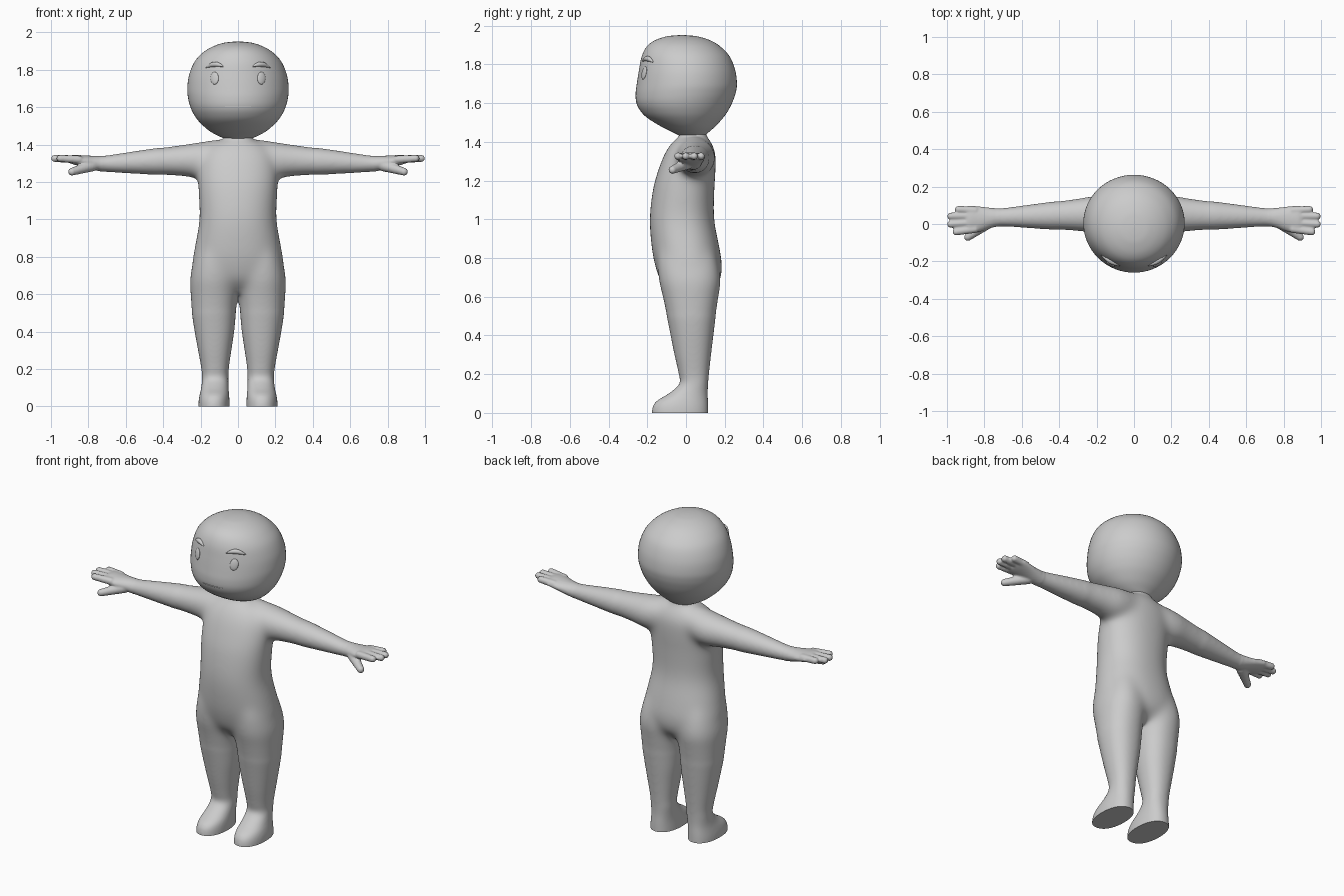
import bpy, bmesh, math
from mathutils import Vector

cube = bpy.data.objects.get("Cube")
if cube:
    bpy.data.objects.remove(cube)

GREY = (0.6, 0.6, 0.6, 1)
grey = bpy.data.materials.new("plain grey")
grey.use_nodes = True
grey.diffuse_color = GREY
grey.node_tree.nodes["Principled BSDF"].inputs["Base Color"].default_value = GREY


def spline(rows, steps=6):
    """Smooth the rows of a profile table with a Catmull-Rom curve."""
    out = []
    for i in range(len(rows) - 1):
        a, b, c, d = [Vector(rows[min(max(i + k, 0), len(rows) - 1)]) for k in (-1, 0, 1, 2)]
        for s in range(steps):
            t = s / steps
            out.append(b + (c - a) * (t / 2) + (a * 2 - b * 5 + c * 4 - d) * (t * t / 2)
                       + (b * 3 - a - c * 3 + d) * (t ** 3 / 2))
    return out + [Vector(rows[-1])]


def loft(bm, rows, axis="z", mirror=1, power=2.0, sides=48):
    """Rows are (position, low u, high u, low v, high v) along z or x."""
    rings = []
    for p, u0, u1, v0, v1 in spline(rows):
        ring = []
        for k in range(sides):
            a = math.tau * k / sides
            c, s = math.cos(a), math.sin(a)
            u = (u0 + u1) / 2 + (u1 - u0) / 2 * math.copysign(abs(c) ** (2 / power), c)
            v = (v0 + v1) / 2 + (v1 - v0) / 2 * math.copysign(abs(s) ** (2 / power), s)
            co = (u, v, p) if axis == "z" else (p, u, v)
            ring.append(bm.verts.new((co[0] * mirror, co[1], co[2])))
        rings.append(ring)
    faces = [bm.faces.new(rings[0]), bm.faces.new(rings[-1])]
    for r, q in zip(rings, rings[1:]):
        for k in range(sides):
            n = (k + 1) % sides
            faces.append(bm.faces.new((r[k], r[n], q[n], q[k])))
    bmesh.ops.recalc_face_normals(bm, faces=faces)


def digit(bm, start, end, r0, r1, mirror):
    """Round finger made from a run of overlapping balls."""
    for i in range(13):
        t = i / 12
        p = Vector(start).lerp(Vector(end), t)
        p.x *= mirror
        ball = bmesh.ops.create_icosphere(bm, subdivisions=3, radius=r0 + (r1 - r0) * t)
        bmesh.ops.translate(bm, verts=ball["verts"], vec=p)


def add_object(name, mesh):
    obj = bpy.data.objects.new(name, mesh)
    bpy.context.collection.objects.link(obj)
    return obj


def finish(name, bm):
    mesh = bpy.data.meshes.new(name)
    bm.to_mesh(mesh)
    bm.free()
    return add_object(name, mesh)


def paint_smooth(obj):
    obj.data.materials.clear()
    obj.data.materials.append(grey)
    bpy.ops.object.select_all(action="DESELECT")
    obj.select_set(True)
    bpy.context.view_layer.objects.active = obj
    bpy.ops.object.shade_smooth_by_angle(angle=math.radians(50))


def evaluated_mesh(obj):
    return bpy.data.meshes.new_from_object(obj.evaluated_get(bpy.context.evaluated_depsgraph_get()))


# Body: torso, legs, arms and fingers blended into one skin
bm = bmesh.new()
torso = [(1.47, .075, -.03, .10), (1.43, .08, -.036, .107), (1.40, .15, -.07, .13),
         (1.34, .20, -.11, .153), (1.25, .215, -.145, .153), (1.15, .212, -.172, .147),
         (1.0, .207, -.188, .146), (.85, .232, -.177, .174), (.75, .243, -.157, .187),
         (.67, .19, -.125, .17), (.61, .07, -.06, .11)]
loft(bm, [(z, -w, w, f, b) for z, w, f, b in torso], power=2.2)
leg = [(1.0, .07, .13, -.06, .04), (.85, .03, .215, -.14, .14),
       (.7, .0, .255, -.143, .18), (.6, .002, .254, -.121, .169),
       (.5, .011, .247, -.10, .154), (.4, .02, .232, -.08, .142), (.3, .035, .214, -.06, .13),
       (.2, .049, .196, -.038, .119), (.15, .051, .193, -.034, .115), (.1, .05, .197, -.09, .113),
       (.06, .047, .206, -.155, .115), (.02, .045, .212, -.176, .116), (-.05, .045, .212, -.176, .116)]
arm = [(-.02, -.03, .11, 1.27, 1.42), (.08, -.05, .14, 1.235, 1.427), (.2, -.052, .153, 1.218, 1.415),
       (.3, -.04, .138, 1.23, 1.4), (.5, -.027, .112, 1.241, 1.373), (.7, -.014, .086, 1.253, 1.343),
       (.76, -.02, .086, 1.262, 1.34), (.82, -.04, .093, 1.278, 1.342), (.88, -.05, .098, 1.294, 1.345),
       (.905, -.045, .088, 1.303, 1.336)]
tips = [(.938, .078, .072), (.979, .042, .043), (.98, -.001, .008), (.951, -.042, -.027)]
for m in (1, -1):
    loft(bm, leg, mirror=m, power=2.2)
    loft(bm, arm, axis="x", mirror=m)
    for x, y, root in tips:
        digit(bm, (.85, root, 1.32), (x, y, 1.326), .0215, .0195, m)
    digit(bm, (.78, .005, 1.287), (.888, -.07, 1.255), .031, .021, m)

body = finish("body", bm)
remesh = body.modifiers.new("blend", "REMESH")
remesh.mode = "VOXEL"
remesh.voxel_size = .0065
relax = body.modifiers.new("relax", "SMOOTH")
relax.factor = .5
relax.iterations = 3
skin = evaluated_mesh(body)
body.modifiers.clear()

# Soften the joints, then cut flat soles
bm = bmesh.new()
bm.from_mesh(skin)
limbs = [v for v in bm.verts if abs(v.co.x) < .72 and v.co.z > -.03]
trunk = [v for v in limbs if abs(v.co.x) < .42 and .5 < v.co.z < 1.42]
for zone, rounds in ((trunk, 70), (limbs, 22)):
    for _ in range(rounds):
        bmesh.ops.smooth_vert(bm, verts=zone, factor=.5, use_axis_x=True, use_axis_y=True, use_axis_z=True)
cut = bmesh.ops.bisect_plane(bm, geom=bm.verts[:] + bm.edges[:] + bm.faces[:],
                             plane_co=(0, 0, 0), plane_no=(0, 0, -1), clear_outer=True)
bmesh.ops.holes_fill(bm, edges=[e for e in cut["geom_cut"] if isinstance(e, bmesh.types.BMEdge)])
bm.to_mesh(body.data)
bm.free()
paint_smooth(body)

# Head: rounded, with a flatter sloping face
head_half = [(1.951, .002, -.022, -.018), (1.949, .04, -.065, .022), (1.942, .085, -.11, .07),
             (1.922, .14, -.165, .13), (1.89, .19, -.204, .18), (1.84, .234, -.229, .226),
             (1.77, .262, -.243, .254), (1.70, .271, -.254, .263), (1.65, .267, -.26, .256),
             (1.605, .256, -.257, .24), (1.565, .238, -.239, .22), (1.525, .21, -.202, .193),
             (1.48, .162, -.13, .152), (1.45, .113, -.07, .118), (1.43, .065, -.03, .095)]
head_rows = [(z, -w, w, f, b) for z, w, f, b in head_half]
bm = bmesh.new()
loft(bm, head_rows, sides=64)
paint_smooth(finish("head", bm))
fine_rows = spline(head_rows)


def face_point(x, z):
    """Point on the front of the head."""
    upper, lower = next((a, b) for a, b in zip(fine_rows, fine_rows[1:]) if b[0] <= z <= a[0])
    row = upper.lerp(lower, (upper[0] - z) / (upper[0] - lower[0]))
    front, back = row[3], row[4]
    return Vector((x, (front + back) / 2 - (back - front) / 2 * math.sqrt(1 - (x / row[2]) ** 2), z))


def strand(name, points, radii, depth):
    """Tapered round stroke lying on the face."""
    curve = bpy.data.curves.new(name, "CURVE")
    curve.dimensions = "3D"
    curve.bevel_depth = depth
    curve.bevel_resolution = 4
    curve.use_fill_caps = True
    line = curve.splines.new("POLY")
    line.points.add(len(points) - 1)
    for p, co, r in zip(line.points, points, radii):
        p.co = (*co, 1)
        p.radius = r
    path = add_object(name + "_path", curve)
    mesh = evaluated_mesh(path)
    bpy.data.objects.remove(path)
    paint_smooth(add_object(name, mesh))


# Eyes and eyebrows
steps = [i / 16 for i in range(17)]
bulge = [math.sin(math.pi * t) for t in steps]
for side, m in (("left", 1), ("right", -1)):
    p = face_point(.125, 1.755)
    across = (face_point(.135, 1.755) - face_point(.115, 1.755)).normalized()
    upward = (face_point(.125, 1.775) - face_point(.125, 1.735)).normalized()
    normal = across.cross(upward).normalized()
    bm = bmesh.new()
    bmesh.ops.create_uvsphere(bm, u_segments=32, v_segments=16, radius=1)
    for v in bm.verts:
        v.co = p + across * v.co.x * .024 + upward * v.co.y * .034 + normal * v.co.z * .008
        v.co.x *= m
    bmesh.ops.recalc_face_normals(bm, faces=bm.faces)
    paint_smooth(finish(side + "_eye", bm))
    arc = [face_point(m * (.075 + .1 * t), 1.816 + .016 * b - .006 * t) for t, b in zip(steps, bulge)]
    strand(side + "_eyebrow", arc, [.1 + .9 * b for b in bulge], .014)

# Mouth
strand("mouth", [face_point(-.07 + .14 * t, 1.605) for t in steps], [.4 + .6 * b for b in bulge], .0025)
